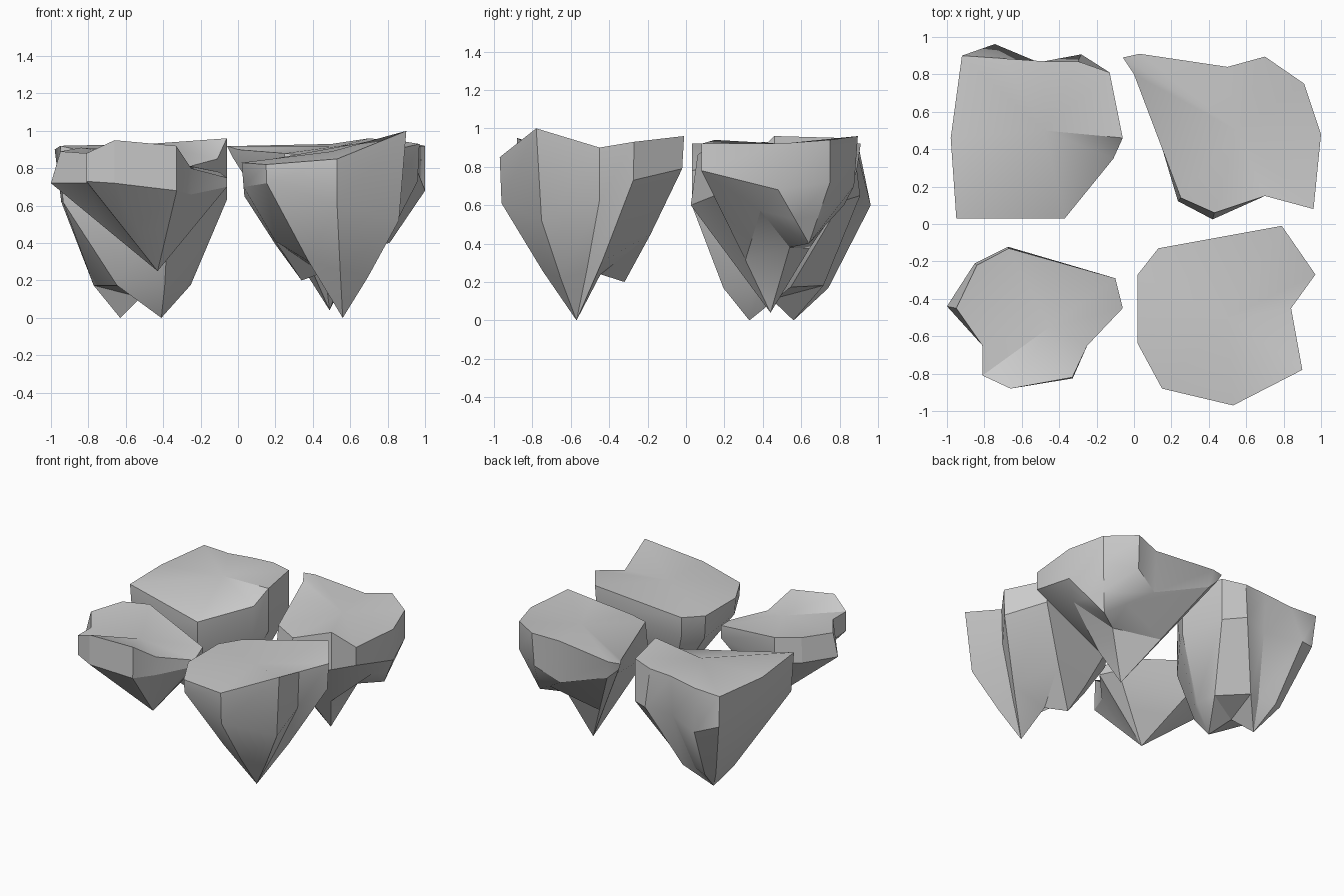
import bpy
import bmesh
from mathutils import Vector

if "Cube" in bpy.data.objects:
    bpy.data.objects.remove(bpy.data.objects["Cube"])


def rock(name, centre, rim, tips, saddle_z, taper):
    """Floating rock: uneven top, side band, tapered belly, one or two points.
    centre: x, y, top z.  rim rows: x, y, top z, band z, band spread.
    taper: inward and downward share of the belly ring on its way to the tip."""
    bm = bmesh.new()
    c = Vector(centre).xy
    n = len(rim)
    points = [Vector(t) for t in tips]
    top, band, belly, near = [], [], [], []
    for x, y, zt, zb, spread in rim:
        p = c + (Vector((x, y)) - c) * spread
        k = min(range(len(points)), key=lambda i: (points[i].xy - p).length)
        q = p.lerp(points[k].xy, taper[0])
        top.append(bm.verts.new((x, y, zt)))
        band.append(bm.verts.new((*p, zb)))
        belly.append(bm.verts.new((*q, zb + (points[k].z - zb) * taper[1])))
        near.append(k)
    # slightly uneven top
    mid = bm.verts.new(centre)
    tip_verts = [bm.verts.new(p) for p in points]
    saddle = None
    if len(points) == 2:
        m = (points[0] + points[1]) / 2
        saddle = bm.verts.new((m.x, m.y, saddle_z))
    for i in range(n):
        j = (i + 1) % n
        bm.faces.new((mid, top[i], top[j]))
        bm.faces.new((top[i], band[i], band[j], top[j]))
        bm.faces.new((band[i], belly[i], belly[j], band[j]))
        a, b = tip_verts[near[i]], tip_verts[near[j]]
        if a is b:
            bm.faces.new((belly[i], a, belly[j]))
        else:
            bm.faces.new((belly[i], a, saddle))
            bm.faces.new((belly[i], saddle, belly[j]))
            bm.faces.new((belly[j], saddle, b))
    bmesh.ops.recalc_face_normals(bm, faces=bm.faces)
    mesh = bpy.data.meshes.new(name)
    bm.to_mesh(mesh)
    bm.free()
    ob = bpy.data.objects.new(name, mesh)
    bpy.context.collection.objects.link(ob)
    bpy.ops.object.select_all(action='DESELECT')
    ob.select_set(True)
    bpy.context.view_layer.objects.active = ob
    bpy.ops.object.shade_smooth_by_angle(angle=0.52)


# Back left: deep block with two points, top falling away at its inner corner
rock("rock_back_left", (-.48, .5, .93), [
    (-.92, .90, .90, .65, .95), (-.70, .885, .90, .60, 1.2),
    (-.48, .87, .93, .62, .95), (-.30, .87, .94, .65, 1.1),
    (-.13, .81, .95, .62, 1.0), (-.06, .46, .96, .63, 1.0),
    (-.11, .35, .85, .60, .97), (-.37, .03, .78, .60, 1.0),
    (-.95, .03, .92, .62, .97), (-.98, .46, .90, .62, .93),
], [(-.63, .56, 0), (-.41, .33, 0)], .11, (.55, .72))

# Back right: wide slab with a spur reaching left and a short rear point
rock("rock_back_right", (.55, .5, .92), [
    (-.06, .89, .92, .86, .95), (.03, .91, .92, .78, .95),
    (.50, .84, .93, .60, .95), (.70, .895, .96, .70, .95),
    (.91, .75, .94, .72, 1.0), (1.0, .48, .92, .68, 1.0),
    (.96, .08, .92, .78, 1.0), (.70, .15, .94, .65, 1.0),
    (.43, .06, .86, .60, 1.08), (.25, .14, .88, .62, 1.05),
    (0, .80, .90, .78, .93),
], [(.49, .44, .04), (.81, .64, .40)], .38, (.55, .55))

# Front right: long point at the front, short one behind it
rock("rock_front_right", (.5, -.5, .89), [
    (.02, -.27, .83, .65, .97), (.13, -.13, .84, .70, 1.0),
    (.79, -.01, .96, .79, .98), (.97, -.27, .93, .73, .98),
    (.84, -.45, .90, .62, .97), (.90, -.78, 1.0, .52, .9),
    (.53, -.97, .85, .61, .98), (.15, -.88, .82, .72, .99),
    (.02, -.64, .83, .70, .98),
], [(.56, -.57, 0), (.34, -.32, .2)], .24, (.55, .58))

# Front left: shallow rock sloping down to the right
rock("rock_front_left", (-.45, -.55, .85), [
    (-.95, -.45, .89, .72, 1.1), (-.84, -.22, .91, .72, 1.03),
    (-.67, -.13, .90, .70, 1.02), (-.10, -.29, .78, .68, 1.0),
    (-.06, -.45, .75, .70, 1.0), (-.25, -.65, .80, .66, 1.0),
    (-.33, -.82, .92, .68, 1.02), (-.66, -.88, .95, .72, 1.0),
    (-.81, -.81, .88, .73, 1.0), (-.81, -.65, .88, .72, 1.0),
], [(-.43, -.43, .25)], 0, (.5, .5))
